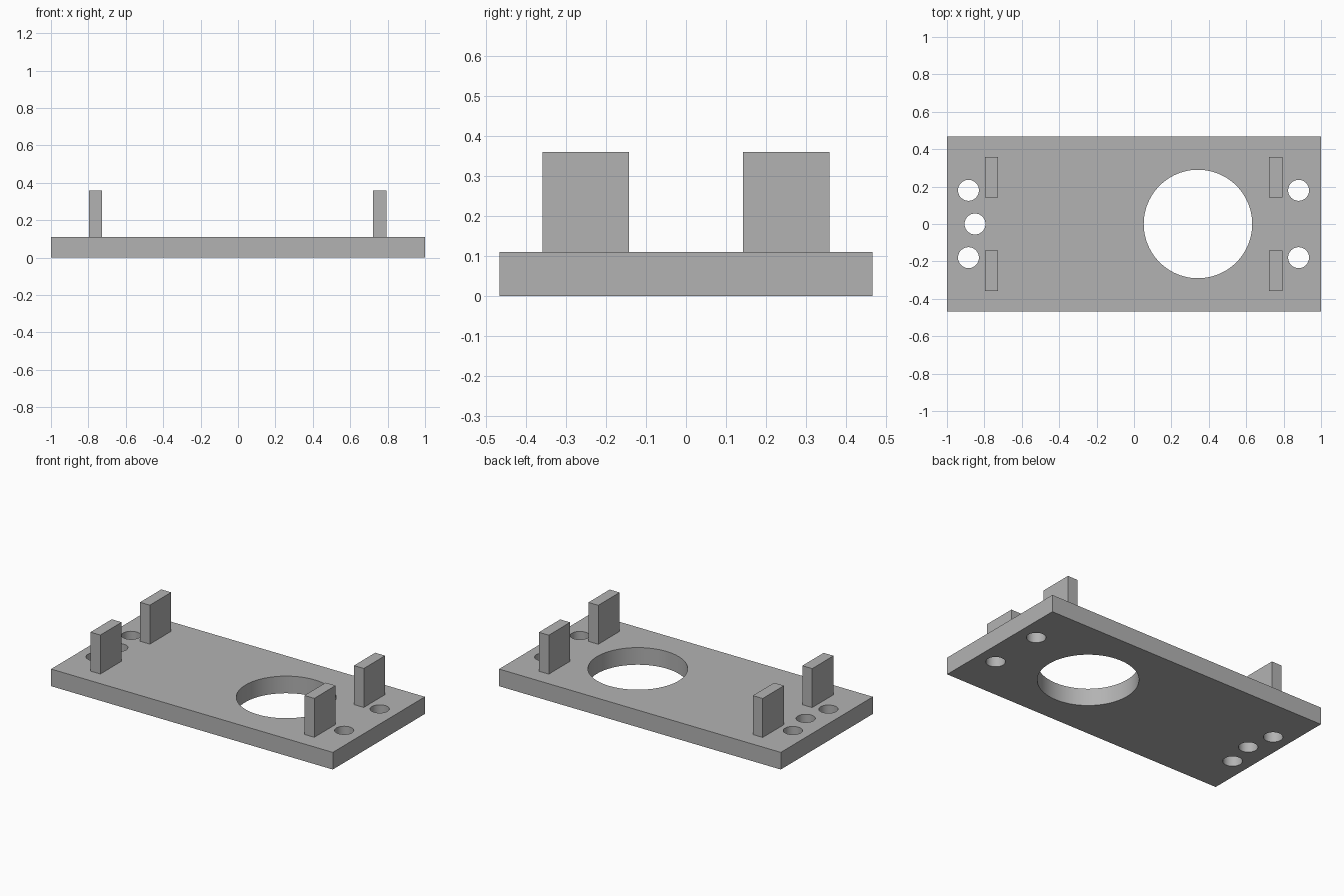
import bpy
import math

cube = bpy.data.objects.get("Cube")
if cube:
    bpy.data.objects.remove(cube, do_unlink=True)

PLATE_TOP = 0.11
POST_TOP = 0.36

grey = bpy.data.materials.new("plain grey")
grey.use_nodes = True
grey.diffuse_color = (0.45, 0.45, 0.45, 1)
grey.node_tree.nodes["Principled BSDF"].inputs["Base Color"].default_value = grey.diffuse_color


def box(name, center, size):
    bpy.ops.mesh.primitive_cube_add(size=1, location=center)
    obj = bpy.context.object
    obj.name = name
    obj.scale = size
    bpy.ops.object.transform_apply(location=False, rotation=False, scale=True)
    obj.data.materials.append(grey)
    return obj


def drill(target, x, y, radius, sides):
    bpy.ops.mesh.primitive_cylinder_add(vertices=sides, radius=radius, depth=0.5,
                                        location=(x, y, PLATE_TOP / 2))
    cutter = bpy.context.object
    cutter.name = "hole_cutter"
    cutter.hide_render = True
    cutter.data.materials.append(grey)
    bpy.context.view_layer.objects.active = target
    cut = target.modifiers.new("hole", 'BOOLEAN')
    cut.operation = 'DIFFERENCE'
    cut.solver = 'EXACT'
    cut.object = cutter
    bpy.ops.object.modifier_apply(modifier=cut.name)
    bpy.data.objects.remove(cutter, do_unlink=True)


# Base plate with one large opening and five screw holes
plate = box("base_plate", (0, 0, PLATE_TOP / 2), (2, 0.934, PLATE_TOP))
drill(plate, 0.342, 0, 0.29, 96)
for x, y in ((-0.885, 0.18), (-0.885, -0.18), (-0.85, 0), (0.88, 0.18), (0.88, -0.18)):
    drill(plate, x, y, 0.056, 48)

bpy.ops.object.select_all(action='DESELECT')
plate.select_set(True)
bpy.context.view_layer.objects.active = plate
bpy.ops.object.shade_smooth_by_angle(angle=math.radians(30))

# Four upright posts
for side, x in (("right", -0.761), ("left", 0.758)):
    for end, y in (("front", -0.251), ("back", 0.251)):
        box(f"{end}_{side}_post", (x, y, (PLATE_TOP + POST_TOP) / 2),
            (0.07, 0.216, POST_TOP - PLATE_TOP))
